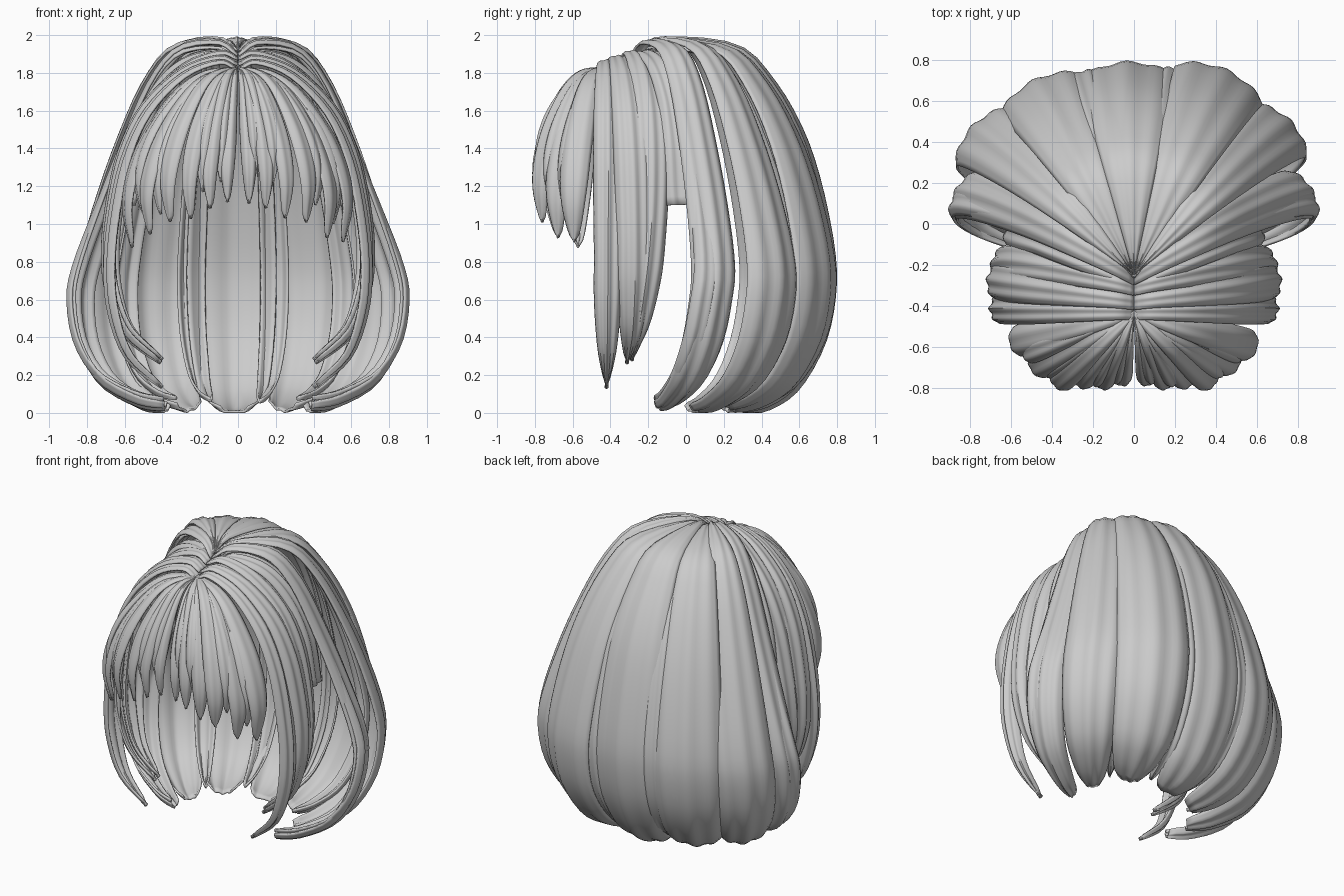
import bpy, bmesh, math, random
from mathutils import Vector

random.seed(4)
if "Cube" in bpy.data.objects:
    bpy.data.objects.remove(bpy.data.objects["Cube"])

hair = bpy.data.materials.new("hair_grey")
hair.use_nodes = True
grey = (0.6, 0.6, 0.6, 1)
hair.diffuse_color = grey
hair.node_tree.nodes["Principled BSDF"].inputs["Base Color"].default_value = grey

# Silhouettes as (share of reach, height)
SIDE = [(0, 1.88), (.12, 1.95), (.33, 1.92), (.5, 1.74), (.66, 1.41), (.83, 1.04),
        (.96, .75), (.99, .58), (.94, .35), (.8, .17), (.55, .06), (.38, .04)]
BACK = [(0, 1.88), (.14, 1.95), (.5, 1.91), (.68, 1.73), (.82, 1.48), (.91, 1.2),
        (.975, .85), (.98, .62), (.93, .38), (.81, .16), (.68, .06), (.54, .02)]
FACE = [(0, 1.82), (.14, 1.86), (.42, 1.79), (.7, 1.6), (.87, 1.35), (.96, 1.05),
        (.99, .8), (.96, .58), (.84, .36), (.58, .2)]
BANG = [(0, 1.82), (.3, 1.8), (.55, 1.72), (.8, 1.56), (.95, 1.4), (1, 1.25), (.94, 1.09)]
CAP = [(0, 1.86), (.2, 1.91), (.5, 1.85), (.74, 1.68), (.92, 1.42), (1, 1.1)]


def smooth_path(points, steps):
    """Catmull-Rom samples through the profile points."""
    p = [Vector(q) for q in points]
    p = [2 * p[0] - p[1]] + p + [2 * p[-1] - p[-2]]
    out = []
    for i in range(steps + 1):
        s = i / steps * (len(p) - 3)
        k = min(int(s), len(p) - 4)
        f = s - k
        a, b, c, d = p[k:k + 4]
        out.append(0.5 * (2 * b + (c - a) * f + (2 * a - 5 * b + 4 * c - d) * f ** 2
                          + (3 * b - a - 3 * c + d) * f ** 3))
    return out


def lock(name, root_y, angle, half, reach, profile, ridges=3, drop=1.0, tip=0.0, taper=0.7,
         bulge=0.05, lift=0.0, rise=0.0, twist=0.0, flute=0.014, root=0.0):
    """A fluted lock fanning out from the parting and falling along a profile."""
    path = smooth_path(profile, 36)
    cols = ridges * 6
    top = profile[0][1]
    bm = bmesh.new()
    grid = []
    for i, p in enumerate(path):
        t = i / 36
        tangent = path[min(i + 1, 36)] - path[max(i - 1, 0)]
        tangent.x *= reach
        tangent.normalize()
        out = Vector((-tangent.y, tangent.x))
        width = 1.0
        if t > taper:
            s = (t - taper) / (1 - taper)
            width = tip + (1 - tip) * math.sqrt(max(0, 1 - s ** 1.6))
        width = max(width, 0.03)
        size = min(1, 0.2 + 1.5 * t) * (0.35 + 0.65 * width)
        row = []
        for j in range(cols + 1):
            v = j / cols
            u = 2 * v - 1
            push = size * (bulge * (1 - u * u) - bulge * .6
                           + flute * math.sin(math.pi * ridges * v) ** 2) + lift
            r = p.x * reach + out.x * push
            z = top - (top - p.y) * drop + out.y * push + rise * (1 - t)
            a = math.radians(angle + twist * t * t + half * u * width)
            across = root * u * max(0, 1 - 1.6 * t) * (1 if math.cos(a) > 0 else -1)
            row.append(bm.verts.new((r * math.cos(a), root_y + across + r * math.sin(a),
                                     max(z, 0.0))))
        grid.append(row)
    for r0, r1 in zip(grid, grid[1:]):
        for j in range(cols):
            bm.faces.new((r0[j], r1[j], r1[j + 1], r0[j + 1]))
    mesh = bpy.data.meshes.new(name)
    bm.to_mesh(mesh)
    bm.free()
    mesh.materials.append(hair)
    obj = bpy.data.objects.new(name, mesh)
    bpy.context.collection.objects.link(obj)
    thick = obj.modifiers.new("thickness", "SOLIDIFY")
    thick.thickness = 0.012
    thick.offset = -1
    bpy.ops.object.select_all(action="DESELECT")
    obj.select_set(True)
    bpy.context.view_layer.objects.active = obj
    bpy.ops.object.shade_smooth_by_angle(angle=math.radians(40))


def rear_profile(angle):
    """Blend the side silhouette into the back one."""
    k = max(0, math.sin(math.radians(angle))) ** 2
    return [Vector(s).lerp(Vector(b), k) for s, b in zip(SIDE, BACK)]


def sweep(angle):
    """Side locks swing toward the face as they fall."""
    c = math.cos(math.radians(angle))
    return -20 * c * abs(c)


# Broad back and rear side locks: angle, half width, reach
REAR = [(31, 8, .95), (48, 10.5, 1.05), (67, 13, 1.09), (92, 14, 1.02),
        (116, 13, 1.06), (134, 11, 1.05), (149, 8, .95)]
for n, (a, h, reach) in enumerate(REAR):
    lock(f"back_lock_{n + 1}", -.25, a, h, reach, rear_profile(a),
         tip=.6, taper=.82, rise=.02, lift=.012 * (n % 2), twist=sweep(a),
         root=.05 if abs(a - 90) > 50 else 0)

# Narrow strands tucked beside the seams between the broad locks
for n, a in enumerate((28, 57, 79, 104, 125, 152)):
    lock(f"back_strand_{n + 1}", -.25, a, 4.5, .95 + .1 * math.sin(math.radians(a)) ** 2,
         rear_profile(a), ridges=2, tip=.2, taper=.75, bulge=.03, lift=-.015,
         drop=random.uniform(.98, 1), twist=sweep(a))

for side, label in ((1, "left"), (-1, "right")):
    def mirrored(a):
        return a if side > 0 else 180 - a

    # Long locks framing the face: root, angle, half width, reach, drop, twist, rise
    FRAME = [(-.42, 1, 6.5, .69, 1.04, -1, 0), (-.37, 8, 8, .71, .96, 0, .03),
             (-.30, 14, 8, .69, .95, -12, .06)]
    for n, (y, a, h, reach, drop, twist, rise) in enumerate(FRAME):
        lock(f"{label}_face_lock_{n + 1}", y, mirrored(a), h, reach, FACE,
             drop=drop, taper=.72, bulge=.04, twist=twist * side, rise=rise, root=.05)

    # Short under layer above the ear
    lock(f"{label}_under_layer", -.26, mirrored(23), 10, .66, CAP,
         tip=.9, taper=.9, bulge=.03, root=.07)

    # Fringe, growing longer toward the temples
    for n, a in enumerate((-82, -68, -54, -40, -27, -14)):
        c = math.cos(math.radians(a)) ** 2
        jitter = random.uniform(-.06, .06)
        lock(f"{label}_fringe_{n + 1}", -.44, mirrored(a + 50 * jitter), 9, .34 + .28 * c,
             BANG, ridges=2, drop=.92 + .38 * c + jitter, taper=.5, bulge=.03,
             lift=.01 * (n % 2), flute=.008, root=.02)
    # Thin fringe strands beneath
    for n, a in enumerate((-74, -60, -33, -20)):
        c = math.cos(math.radians(a)) ** 2
        lock(f"{label}_fringe_strand_{n + 1}", -.44, mirrored(a), 7, .325 + .28 * c,
             BANG, ridges=2, drop=.78 + .35 * c + random.uniform(-.06, .04),
             taper=.5, bulge=.02, flute=.008)
